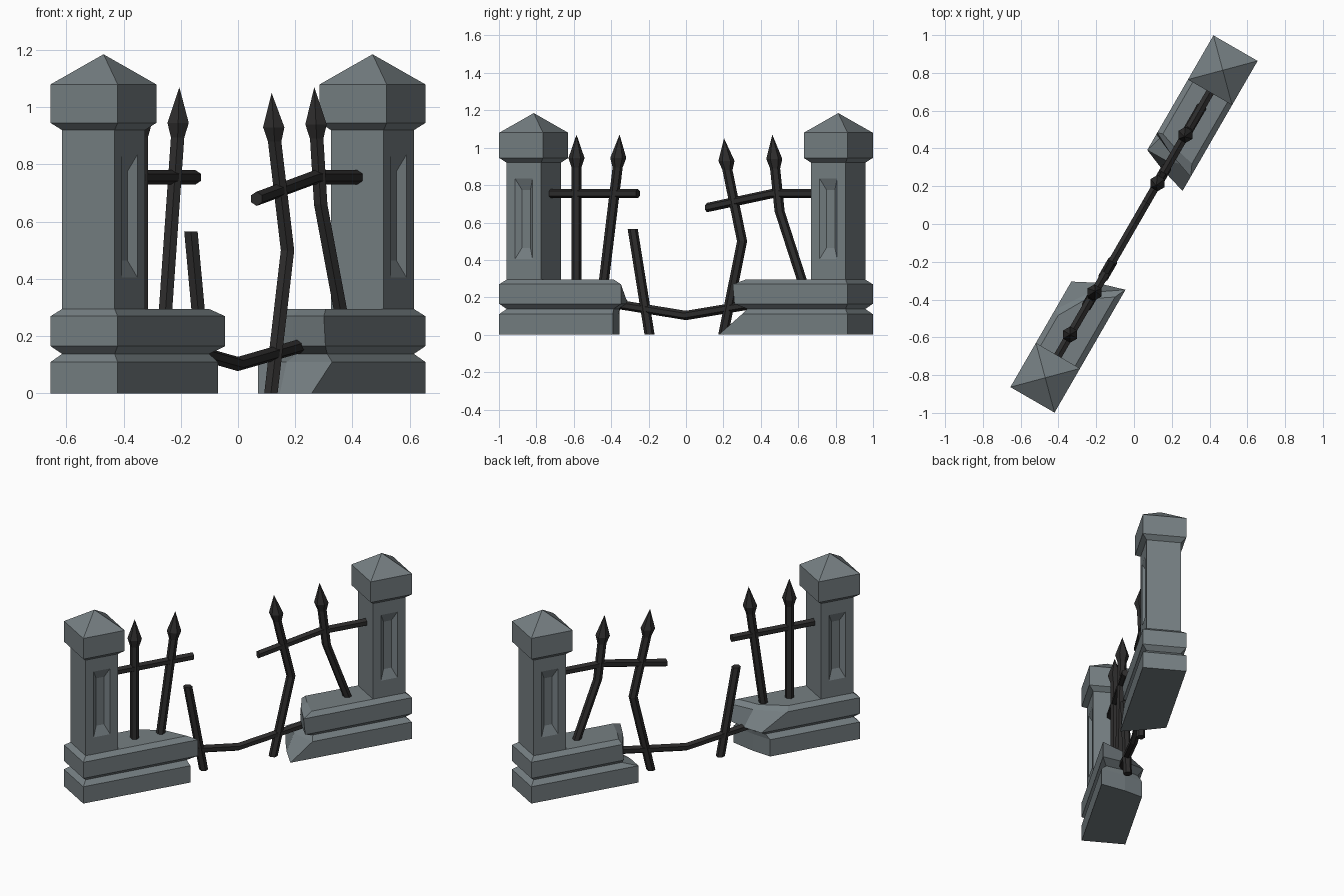
import bpy, bmesh, math
from mathutils import Matrix

cube = bpy.data.objects.get("Cube")
if cube:
    bpy.data.objects.remove(cube, do_unlink=True)

# The wall runs along local X and is turned 60 degrees about the vertical
TURN = Matrix.Rotation(math.radians(60), 4, 'Z')


def material(name, rgb):
    m = bpy.data.materials.new(name)
    m.use_nodes = True
    m.diffuse_color = (*rgb, 1)
    bsdf = m.node_tree.nodes["Principled BSDF"]
    bsdf.inputs["Base Color"].default_value = (*rgb, 1)
    bsdf.inputs["Roughness"].default_value = 0.8
    return m


STONE = material("grey stone", (0.18, 0.212, 0.225))
IRON = material("black iron", (0.026, 0.025, 0.025))


def finish(bm, name, mat):
    bmesh.ops.remove_doubles(bm, verts=bm.verts, dist=1e-5)
    bmesh.ops.recalc_face_normals(bm, faces=bm.faces)
    bm.transform(TURN)
    me = bpy.data.meshes.new(name)
    bm.to_mesh(me)
    bm.free()
    me.materials.append(mat)
    ob = bpy.data.objects.new(name, me)
    bpy.context.collection.objects.link(ob)
    return ob


def loft(name, rings, mat):
    """Skin a list of equal-length point rings and close both ends."""
    bm = bmesh.new()
    loops = [[bm.verts.new(p) for p in r] for r in rings]
    n = len(rings[0])
    for a, b in zip(loops, loops[1:]):
        for i in range(n):
            j = (i + 1) % n
            bm.faces.new((a[i], a[j], b[j], b[i]))
    bm.faces.new(loops[0])
    bm.faces.new(loops[-1])
    return finish(bm, name, mat)


def square(u, h, z):
    return [(u + a * h, b * h, z) for a, b in ((-1, -1), (1, -1), (1, 1), (-1, 1))]


def circle(r, sides=6):
    return [(r * math.cos(2 * math.pi * (i + .5) / sides),
             r * math.sin(2 * math.pi * (i + .5) / sides)) for i in range(sides)]


W, N, PILLAR = 0.135, 0.106, 0.94   # wide and narrow half widths, pillar centre


def pillar(side, s):
    u = s * PILLAR
    # Pyramid cap with a chamfered underside
    loft(side + "_pillar_cap",
         [square(u, h, z) for h, z in ((N, .92), (W, .945), (W, 1.08), (1e-6, 1.185))], STONE)
    # Shaft with a sunken panel on both broad sides
    bm = bmesh.new()
    bmesh.ops.create_cube(bm, size=1, matrix=Matrix.Translation((u, 0, .605))
                          @ Matrix.Diagonal((2 * N, 2 * N, .65, 1)))
    bm.normal_update()
    panels = [f for f in bm.faces if abs(f.normal.y) > .9]
    for thick, depth, half in ((.052, 0, .215), (.028, -.025, .155)):
        bmesh.ops.inset_individual(bm, faces=panels, thickness=thick, depth=depth,
                                   use_even_offset=True)
        for f in panels:
            for v in f.verts:
                v.co.z = .62 + math.copysign(half, v.co.z - .62)
    finish(bm, side + "_pillar_shaft", STONE)


def plinth(side, s, levels):
    # Each level: height, half width, broken-end position at front, middle, back
    rings = []
    for z, h, front, mid, back in levels:
        out = s * (PILLAR + h)
        rings.append([(out, -h, z), (out, h, z), (back, h, z), (mid, .02, z), (front, -h, z)])
    loft(side + "_broken_plinth", rings, STONE)


pillar("right", -1)
pillar("left", 1)
plinth("right", -1, [
    (0, W, -.374, -.43, -.488), (.11, W, -.374, -.43, -.488),
    (.138, N, -.385, -.42, -.47), (.165, W, -.324, -.37, -.43),
    (.27, W, -.324, -.43, -.60), (.295, N, -.385, -.47, -.62)])
plinth("left", 1, [
    (0, W, .28, .327, .374), (.11, W, .424, .375, .374),
    (.138, N, .44, .45, .47), (.165, W, .377, .42, .47),
    (.27, W, .366, .42, .48), (.295, N, .43, .46, .49)])


def upright(name, path, tip=None):
    """Bent bar through (u, z) points, with an optional spear point."""
    profile = [(u, z, .027) for u, z in path]
    if tip:
        u, z = path[-1]
        tu, tz = tip
        profile += [(u + (tu - u) * .3, z + .05, .043), (tu, tz, 1e-6)]
    loft(name, [[(u + a, b, z) for a, b in circle(r)] for u, z, r in profile], IRON)


def rail(name, path, r=.025):
    loft(name, [[(u, a, z + b) for a, b in circle(r)] for u, z in path], IRON)


# Upright bars, from the right pillar to the left one
upright("straight_bar", [(-.676, .28), (-.676, .895)], (-.676, 1.07))
upright("leaning_bar", [(-.508, .28), (-.422, .895)], (-.41, 1.07))
upright("snapped_bar", [(-.225, 0), (-.329, .565)])
upright("bent_bar", [(.23, 0), (.346, .50), (.256, .88)], (.235, 1.05))
upright("crooked_bar", [(.72, .28), (.578, .66), (.55, .89)], (.533, 1.07))

# Cross rails
rail("upper_right_rail", [(-.85, .755), (-.297, .755)])
rail("upper_left_rail", [(.13, .68), (.535, .755), (.85, .755)])
rail("lower_rail", [(-.44, .165), (0, .103), (.45, .168)])
